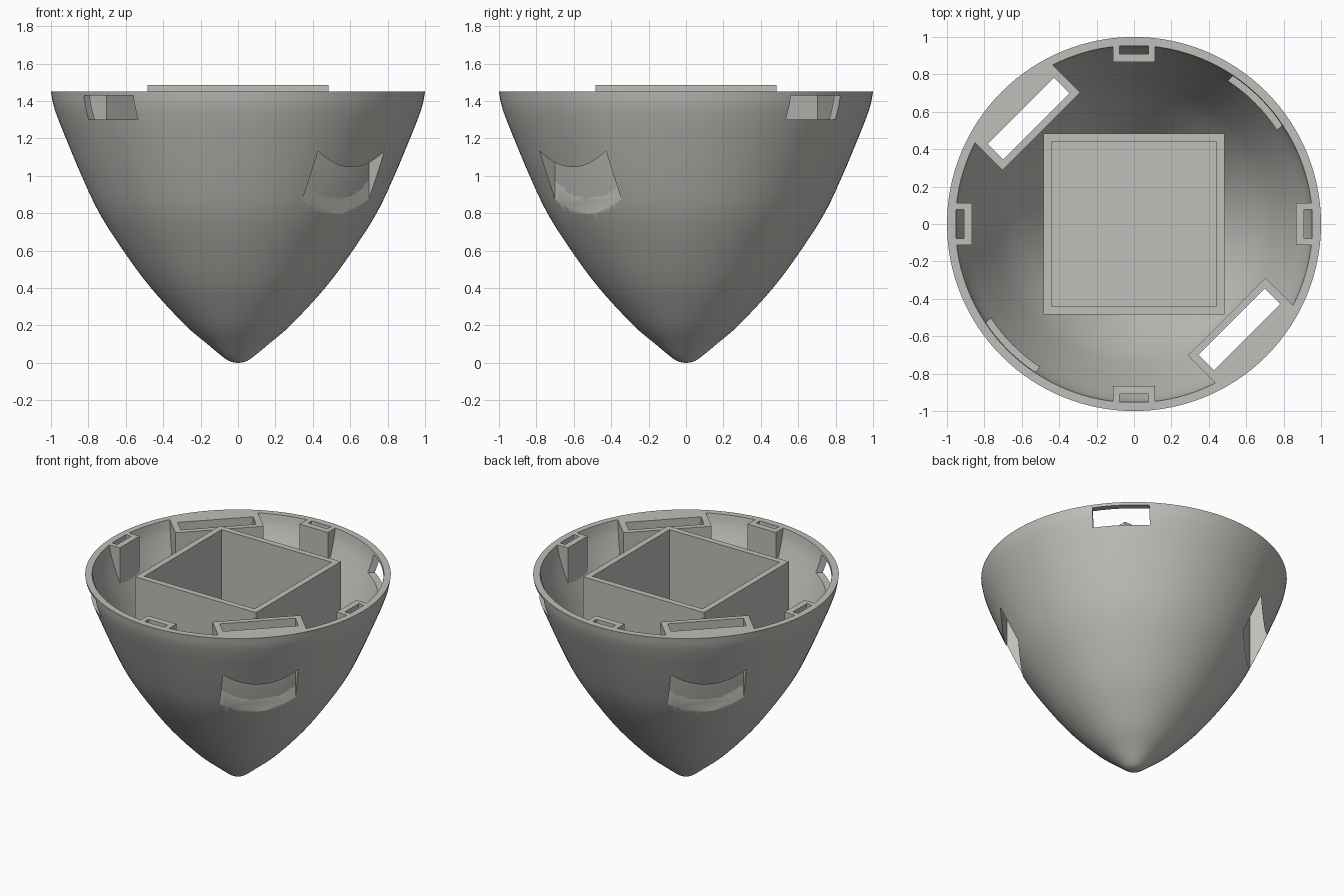
import bpy, bmesh, math
from mathutils import Matrix, Vector

if "Cube" in bpy.data.objects:
    bpy.data.objects.remove(bpy.data.objects["Cube"])

grey = bpy.data.materials.new("light grey")
grey.diffuse_color = (0.52, 0.52, 0.49, 1)
grey.use_nodes = True
grey.node_tree.nodes["Principled BSDF"].inputs["Base Color"].default_value = grey.diffuse_color
TOP = 1.45
D = math.pi / 4

# outer nose profile (radius, height)
POINTS = [(0, 0), (.042, .008), (.082, .033), (.163, .1), (.28, .2), (.465, .4),
          (.613, .6), (.741, .8), (.836, 1.0), (.92, 1.2), (.96, 1.3),
          (.987, 1.38), (1.0, TOP)]


def smooth(pts, steps=4):
    """Catmull-Rom curve through the points."""
    p = [Vector(a) for a in pts]
    p = [Vector((-p[1].x, p[1].y))] + p + [2 * p[-1] - p[-2]]
    out = []
    for i in range(1, len(p) - 2):
        a, b, c, d = p[i - 1:i + 3]
        for s in range(steps):
            t = s / steps
            out.append(.5 * (2 * b + (c - a) * t + (2 * a - 5 * b + 4 * c - d) * t * t
                             + (3 * b - a - 3 * c + d) * t ** 3))
    return out + [p[-2]]


def finish(name, bm, helper=False):
    bmesh.ops.recalc_face_normals(bm, faces=bm.faces)
    me = bpy.data.meshes.new(name)
    bm.to_mesh(me)
    bm.free()
    me.materials.append(grey)
    ob = bpy.data.objects.new(name, me)
    bpy.context.collection.objects.link(ob)
    ob.hide_render = helper
    return ob


def lathe(name, inset=0.0, extend=0.0, n=128, helper=False):
    """Solid of revolution, thinner by inset and extended straight up."""
    prof = [(p.x - inset, p.y) for p in smooth(POINTS)]
    if inset:
        k = next(i for i, p in enumerate(prof) if p[0] > 0.01)
        prof = [(0, prof[k][1] - .005)] + prof[k:]
    if extend:
        prof.append((prof[-1][0], TOP + extend))
    bm = bmesh.new()
    tip = bm.verts.new((0, 0, prof[0][1]))
    rings = [[bm.verts.new((r * math.cos(2 * math.pi * i / n), r * math.sin(2 * math.pi * i / n), z))
              for i in range(n)] for r, z in prof[1:]]
    for i in range(n):
        j = (i + 1) % n
        bm.faces.new((tip, rings[0][j], rings[0][i]))
        for a, b in zip(rings, rings[1:]):
            bm.faces.new((a[i], a[j], b[j], b[i]))
    bm.faces.new(rings[-1])
    return finish(name, bm, helper)


def block(name, r0, r1, half, z0, z1, angle=0.0, helper=False):
    """Box between radial distances r0 and r1, turned about z."""
    bm = bmesh.new()
    bmesh.ops.create_cube(bm, size=1)
    m = (Matrix.Rotation(angle, 4, 'Z') @ Matrix.Translation(((r0 + r1) / 2, 0, (z0 + z1) / 2))
         @ Matrix.Diagonal((r1 - r0, 2 * half, z1 - z0, 1)))
    bmesh.ops.transform(bm, matrix=m, verts=bm.verts)
    return finish(name, bm, helper)


def boolean(ob, tool, op='DIFFERENCE'):
    mod = ob.modifiers.new(op.title(), 'BOOLEAN')
    mod.operation, mod.object, mod.solver = op, tool, 'EXACT'
    bpy.context.view_layer.objects.active = ob
    bpy.ops.object.modifier_apply(modifier=mod.name)


WALL = .045
helpers = []


def helper(ob):
    helpers.append(ob)
    return ob


# hollow shell, and the volume that trims everything inside it
shell = lathe("nose_shell")
boolean(shell, helper(lathe("hollow_cutter", WALL, .2, helper=True)))
trim = helper(lathe("trim_volume", WALL - .006, .2, helper=True))
parts = [shell]

# square compartment
box = block("square_compartment", -.483, .483, .483, .56, 1.485)
cavity = helper(block("cavity_cutter", -.44, .44, .44, .62, 1.7, helper=True))
boolean(box, trim, 'INTERSECT')
boolean(box, cavity)
boolean(shell, cavity)
parts.append(box)

# two strap ducts running straight down and out through the shell
for name, a in (("front_duct", -D), ("back_duct", 3 * D)):
    duct = block(name, .70, 1.1, .293, .4, TOP, a)
    slot = helper(block(name + "_cutter", .739, .856, .251, .3, 1.7, a, True))
    boolean(duct, trim, 'INTERSECT')
    boolean(duct, slot)
    boolean(shell, slot)
    parts.append(duct)

# two rim windows on the other diagonal
for a in (D, 5 * D):
    boolean(shell, helper(block("window_cutter", .8, 1.2, .187, 1.30, 1.43, a, True)))

# four latch sockets on the rim
for k, name in enumerate(("right", "back", "left", "front")):
    a = k * math.pi / 2
    socket = block(name + "_latch_socket", .865, 1.1, .113, 1.0, TOP, a)
    hole = helper(block(name + "_latch_cutter", .91, .951, .078, 1.25, 1.7, a, True))
    boolean(socket, trim, 'INTERSECT')
    boolean(socket, hole)
    parts.append(socket)

for ob in helpers:
    bpy.data.objects.remove(ob)

bpy.ops.object.select_all(action='DESELECT')
for ob in parts:
    ob.select_set(True)
bpy.context.view_layer.objects.active = shell
bpy.ops.object.shade_smooth_by_angle(angle=math.radians(30))
